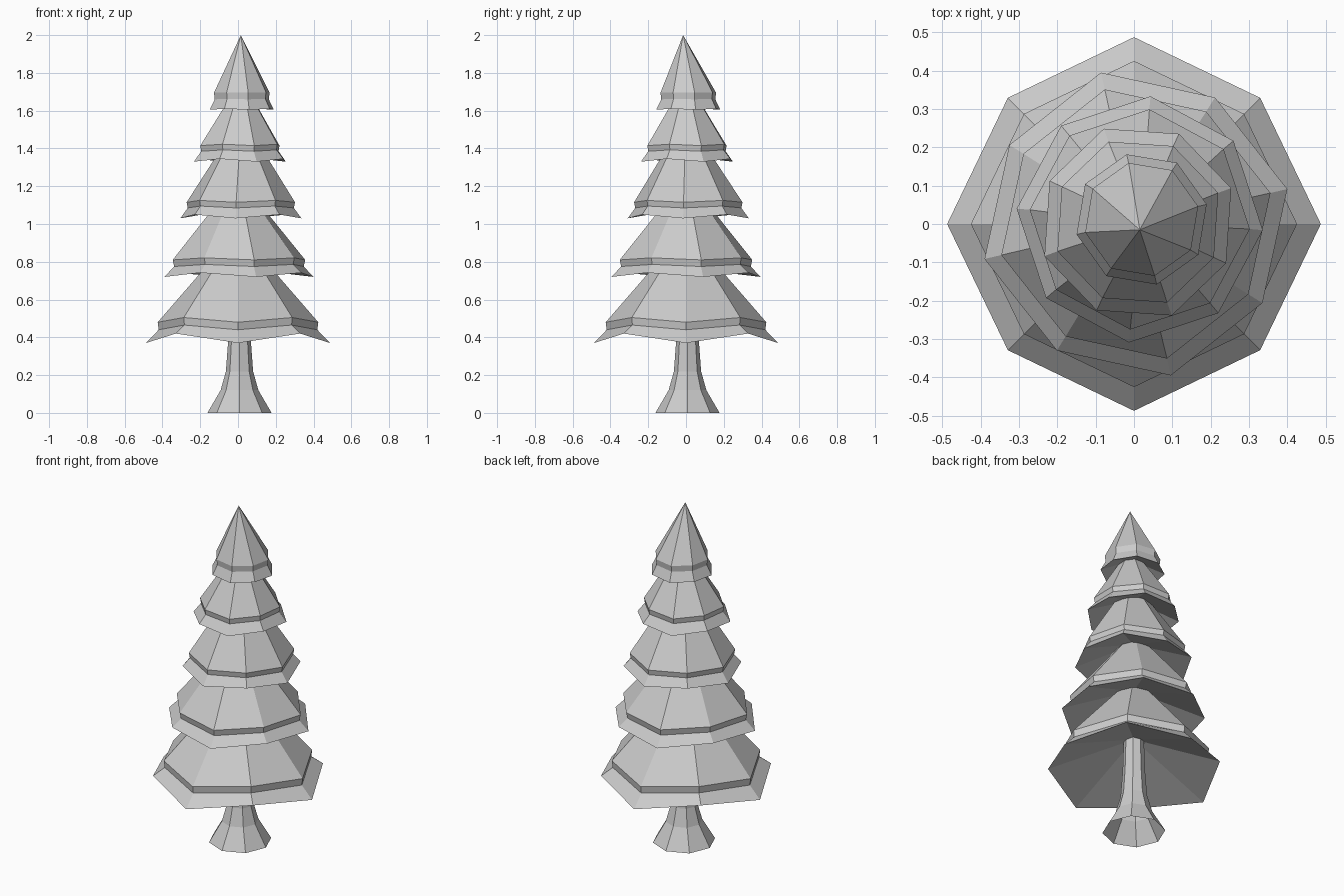
import bpy, bmesh
from math import cos, sin, radians

if "Cube" in bpy.data.objects:
    bpy.data.objects.remove(bpy.data.objects["Cube"])

SIDES = 8


def ring(bm, centre, r, z, turn, lift=0.0, odd=1.0):
    """Octagon; every second corner is raised by lift and scaled by odd."""
    verts = []
    for k in range(SIDES):
        a = radians(turn + 360 / SIDES * k)
        rk = r * (odd if k % 2 else 1.0)
        verts.append(bm.verts.new((centre[0] + rk * cos(a), centre[1] + rk * sin(a),
                                   z + lift * (k % 2))))
    return verts


def bridge(bm, low, high):
    for k in range(SIDES):
        n = (k + 1) % SIDES
        bm.faces.new((low[k], low[n], high[n], high[k]))


def fan(bm, loop, point):
    tip = bm.verts.new(point)
    for k in range(SIDES):
        bm.faces.new((loop[k], loop[(k + 1) % SIDES], tip))


def finish(bm, name):
    bmesh.ops.recalc_face_normals(bm, faces=bm.faces)
    mesh = bpy.data.meshes.new(name)
    bm.to_mesh(mesh)
    bm.free()
    bpy.context.collection.objects.link(bpy.data.objects.new(name, mesh))


def branch_tier(name, centre, turn, lift, odd, profile, tip, hollow):
    """Skirt of branches: rim, undercut band, sloping top and a hollow underside."""
    bm = bmesh.new()
    loops = [ring(bm, centre, r, z, turn, lift * (0.5 if i else 1), odd)
             for i, (r, z) in enumerate(profile)]
    for low, high in zip(loops, loops[1:]):
        bridge(bm, low, high)
    fan(bm, loops[-1], tip)
    fan(bm, loops[0], (*centre, hollow))
    finish(bm, name)


# Flared trunk, open at the foot
bm = bmesh.new()
loops = [ring(bm, (0.008, 0.008), r, z, 0) for r, z in
         ((0.17, 0), (0.1, 0.12), (0.072, 0.22), (0.061, 0.37), (0.055, 0.56))]
for low, high in zip(loops, loops[1:]):
    bridge(bm, low, high)
finish(bm, "trunk")

# Five branch tiers: centre, turn, corner lift, odd corner scale,
# (radius, height) profile, tip, hollow top
tiers = [
    ((0, 0), 0, 0.05, 0.955, ((0.487, 0.37), (0.42, 0.44), (0.425, 0.48)), (0, 0, 0.97), 0.58),
    ((0.005, 0), 13, 0.022, 0.96, ((0.405, 0.72), (0.352, 0.775), (0.36, 0.81)), (0, 0, 1.25), 0.88),
    ((0.015, 0.012), -5, 0.02, 0.99, ((0.322, 1.03), (0.282, 1.085), (0.288, 1.115)), (0.02, 0, 1.57), 1.16),
    ((0.01, 0.005), 20, 0.015, 0.98, ((0.259, 1.33), (0.218, 1.385), (0.223, 1.415)), (0.02, 0, 1.77), 1.44),
    ((0.02, 0.012), 13, 0.005, 1.0, ((0.174, 1.605), (0.147, 1.66), (0.151, 1.695)), (0.015, -0.015, 2.0), 1.68),
]
for i, tier in enumerate(tiers):
    branch_tier(f"branch_tier_{i + 1}", *tier)
